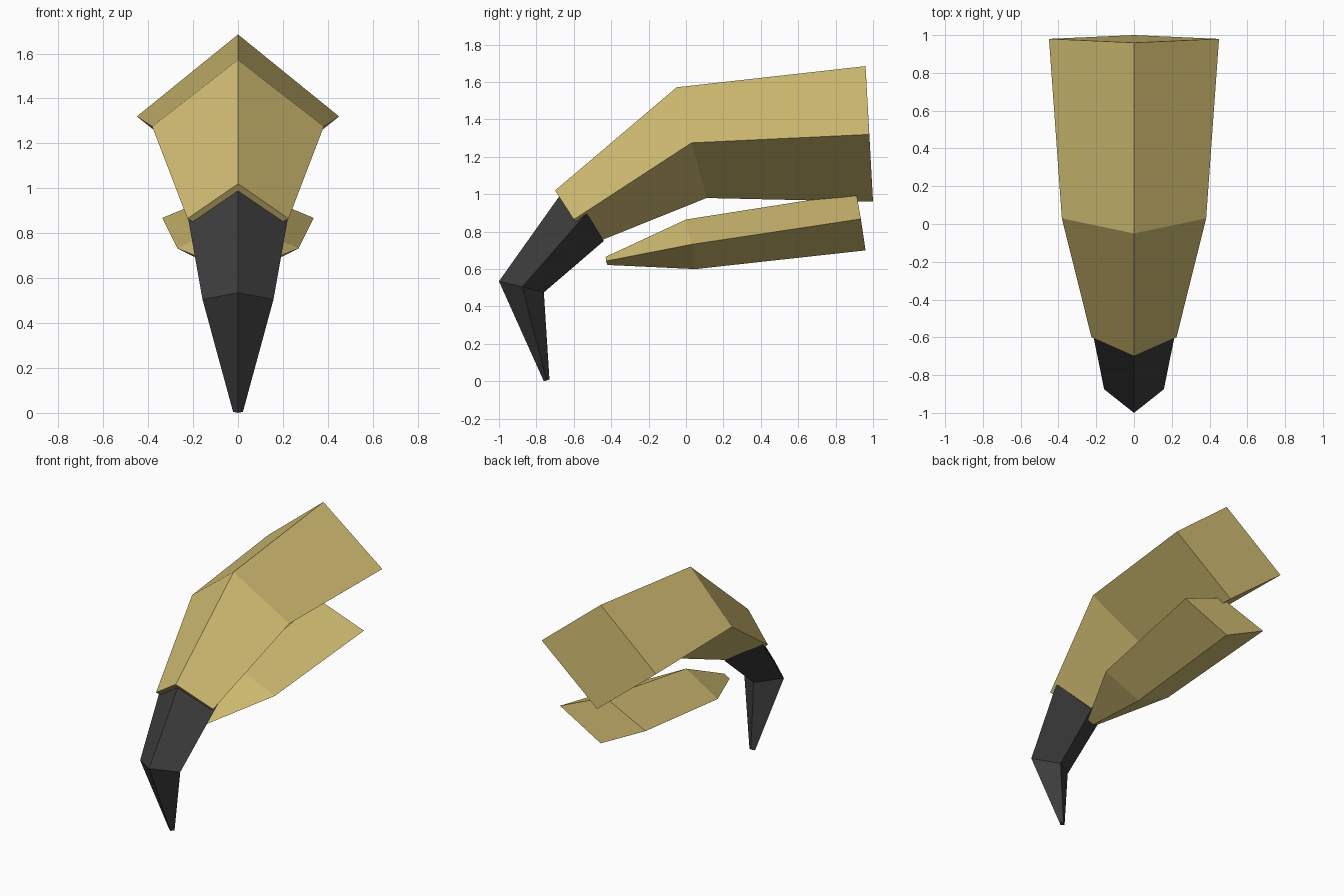
import bpy, bmesh

if "Cube" in bpy.data.objects:
    bpy.data.objects.remove(bpy.data.objects["Cube"])


def material(name, color):
    m = bpy.data.materials.new(name)
    m.diffuse_color = (*color, 1.0)
    m.use_nodes = True
    m.node_tree.nodes["Principled BSDF"].inputs["Base Color"].default_value = m.diffuse_color
    return m


gold = material("tan_gold", (0.64, 0.51, 0.17))
black = material("charcoal", (0.047, 0.047, 0.047))


def loft(name, stations, mat):
    """Bridge diamond sections; each is (top yz, half width, side yz, bottom yz)."""
    bm = bmesh.new()
    rings = []
    for top, w, side, bottom in stations:
        rings.append([bm.verts.new(p) for p in (
            (0, *top), (w, *side), (0, *bottom), (-w, *side))])
    for a, b in zip(rings, rings[1:]):
        for i in range(4):
            j = (i + 1) % 4
            bm.faces.new((a[i], a[j], b[j], b[i]))
    bm.faces.new(rings[0])
    bm.faces.new(rings[-1])
    bmesh.ops.recalc_face_normals(bm, faces=bm.faces)
    mesh = bpy.data.meshes.new(name)
    bm.to_mesh(mesh)
    bm.free()
    mesh.materials.append(mat)
    obj = bpy.data.objects.new(name, mesh)
    bpy.context.collection.objects.link(obj)
    return obj


# Upper half of the beak
loft("upper_beak", [
    ((0.96, 1.685), 0.45, (0.98, 1.32), (1.0, 0.96)),
    ((-0.05, 1.572), 0.382, (0.03, 1.275), (0.11, 0.98)),
    ((-0.70, 1.02), 0.225, (-0.60, 0.865), (-0.50, 0.735)),
], gold)

# Dark hooked tip, its base set into the upper half
loft("hooked_tip", [
    ((-0.62, 1.07), 0.228, (-0.53, 0.90), (-0.44, 0.75)),
    ((-1.0, 0.535), 0.158, (-0.875, 0.505), (-0.76, 0.475)),
    ((-0.76, 0.0), 0.022, (-0.745, 0.005), (-0.73, 0.01)),
], black)

# Lower half of the beak
loft("lower_beak", [
    ((0.91, 1.008), 0.337, (0.935, 0.868), (0.96, 0.70)),
    ((0.0, 0.865), 0.27, (0.03, 0.732), (0.05, 0.60)),
    ((-0.43, 0.665), 0.045, (-0.427, 0.643), (-0.42, 0.622)),
], gold)
